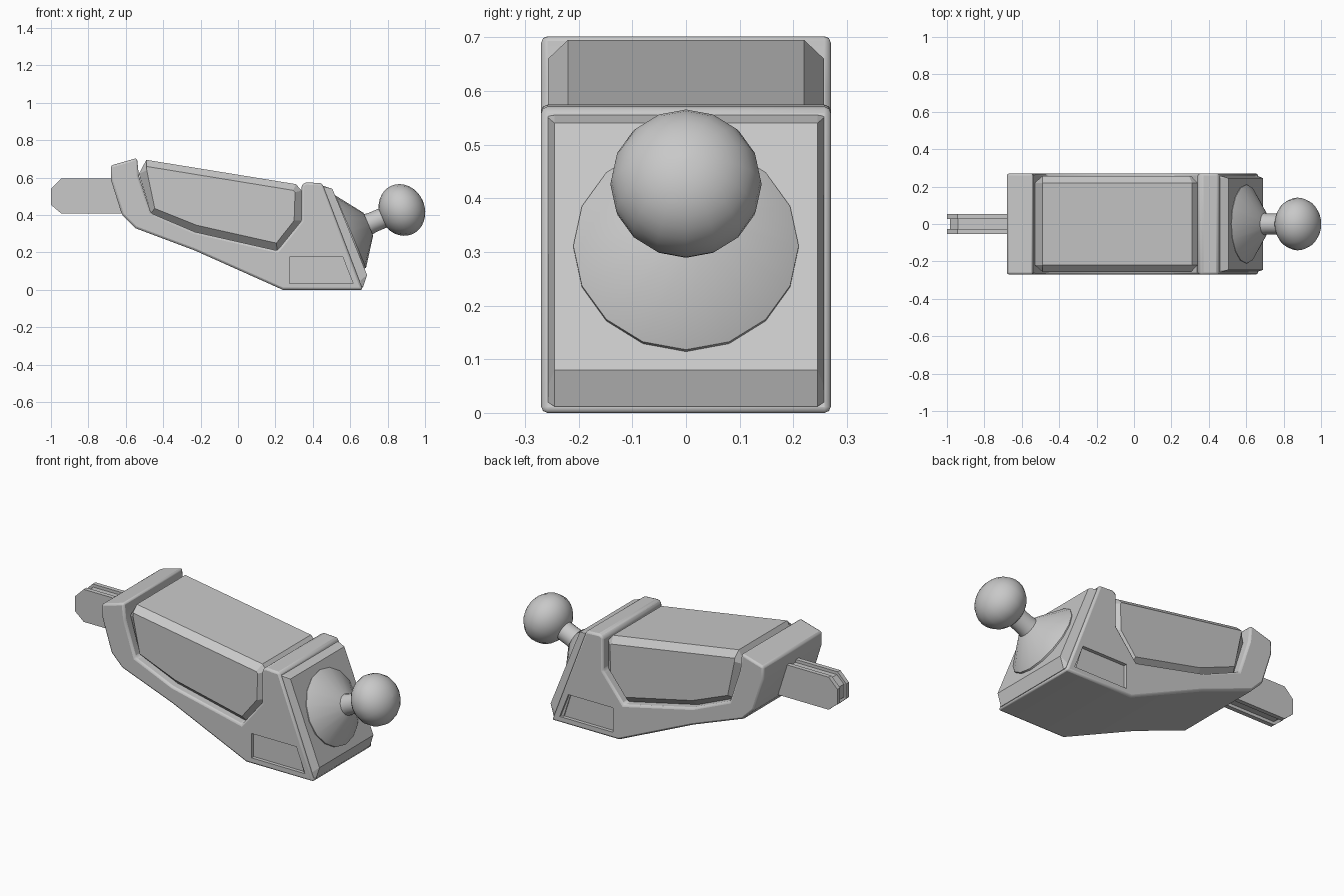
import bpy, bmesh, math
from mathutils import Vector

cube = bpy.data.objects.get("Cube")
if cube:
    bpy.data.objects.remove(cube, do_unlink=True)

GREY = (0.58, 0.58, 0.58, 1)
grey = bpy.data.materials.new("plain grey")
grey.use_nodes = True
grey.diffuse_color = GREY
grey.node_tree.nodes["Principled BSDF"].inputs["Base Color"].default_value = GREY


def finish(name, bm):
    bmesh.ops.recalc_face_normals(bm, faces=bm.faces)
    mesh = bpy.data.meshes.new(name)
    bm.to_mesh(mesh)
    bm.free()
    mesh.materials.append(grey)
    obj = bpy.data.objects.new(name, mesh)
    bpy.context.collection.objects.link(obj)
    return obj


def loft(name, sections):
    """Join side outlines (x, z), each placed at its own y, into a solid."""
    bm = bmesh.new()
    rings = [[bm.verts.new((x, y, z)) for x, z in outline] for outline, y in sections]
    n = len(rings[0])
    for a, b in zip(rings, rings[1:]):
        for i in range(n):
            j = (i + 1) % n
            bm.faces.new((a[i], a[j], b[j], b[i]))
    bm.faces.new(rings[0])
    bm.faces.new(rings[-1])
    return finish(name, bm)


def slab(name, outline, y0, y1):
    return loft(name, [(outline, y0), (outline, y1)])


def tapered(name, rim, face, y_rim, y_face):
    return loft(name, [(face, -y_face), (rim, -y_rim), (rim, y_rim), (face, y_face)])


def bevel(obj, width, segments):
    mod = obj.modifiers.new("Bevel", 'BEVEL')
    mod.width, mod.segments = width, segments
    mod.limit_method = 'ANGLE'
    mod.angle_limit = math.radians(25)


def smooth(obj, angle):
    bpy.ops.object.select_all(action='DESELECT')
    obj.select_set(True)
    bpy.context.view_layer.objects.active = obj
    bpy.ops.object.shade_smooth_by_angle(angle=math.radians(angle))


def lathe(name, profile, origin, axis, sides):
    """Spin (distance, radius) points about a slanted axis."""
    u = Vector((0, 1, 0))
    v = axis.cross(u)
    bm = bmesh.new()
    rings = []
    for t, r in profile:
        ring = []
        for i in range(sides):
            a = math.tau * i / sides
            ring.append(bm.verts.new(origin + axis * t + (u * math.cos(a) + v * math.sin(a)) * r))
        rings.append(ring)
    for a, b in zip(rings, rings[1:]):
        for i in range(sides):
            j = (i + 1) % sides
            bm.faces.new((a[i], a[j], b[j], b[i]))
    bm.faces.new(rings[0])
    bm.faces.new(rings[-1])
    return finish(name, bm)


# Cradle shell with raised posts at both ends
shell = slab("cradle_shell", [
    (-.68, .665), (-.54, .705), (-.53, .61), (-.465, .41), (-.23, .31), (.21, .21),
    (.34, .37), (.34, .56), (.36, .575), (.45, .57), (.668, 0), (.24, 0),
    (-.23, .21), (-.55, .33), (-.62, .4), (-.68, .59)], -.27, .27)
bevel(shell, .012, 2)

# Shallow pocket on each side
for side, label in ((1, "left"), (-1, "right")):
    cutter = slab(label + "_pocket_cutter",
                  [(.275, .175), (.56, .175), (.615, .035), (.275, .035)], side * .25, side * .3)
    cutter.hide_render = True
    cutter.hide_viewport = True
    cut = shell.modifiers.new(label + " pocket", 'BOOLEAN')
    cut.operation, cut.solver, cut.object = 'DIFFERENCE', 'EXACT', cutter
smooth(shell, 30)

# Chamfered block resting in the cradle
tapered("inner_block",
        [(-.49, .695), (.31, .565), (.34, .53), (.34, .37), (.21, .21), (-.23, .31), (-.465, .41), (-.53, .62)],
        [(-.49, .66), (.295, .532), (.305, .522), (.3, .37), (.205, .25), (-.22, .345), (-.445, .435), (-.488, .64)],
        .22, .257)

# Slanted end plate
tapered("end_plate",
        [(.44, .53), (.46, .555), (.505, .54), (.69, .08), (.668, .012), (.6, .03)],
        [(.44, .53), (.455, .553), (.462, .55), (.655, .05), (.662, .02), (.6, .03)],
        .245, .257)

# Flared socket, neck and ball on the slanted axis
axis = Vector((.92, 0, .39)).normalized()
base = Vector((.6, 0, .31))
flare = lathe("flared_socket", [(-.02, .21), (.003, .21), (.105, .066)], base, axis, 16)
neck = lathe("ball_neck", [(.08, .062), (.13, .055), (.21, .055)], base, axis, 16)
arc = [math.radians(-155 + 150 * i / 11 * 1.0) for i in range(12)]
ball = lathe("ball_head", [(.3 - .122 * math.cos(math.pi * s), .141 * math.sin(math.pi * s))
                           for s in [.12 + .87 * i / 14 for i in range(15)]], base, axis, 16)
for part in (flare, neck, ball):
    smooth(part, 40)

# Tail tab: two outer plates and a recessed core
tab = [(-1, .54), (-.945, .595), (-.6, .595), (-.6, .408), (-.945, .408), (-1, .455)]
slab("left_tab_plate", tab, .028, .053)
slab("right_tab_plate", tab, -.053, -.028)
slab("tab_core", [(-.985, .535), (-.94, .578), (-.6, .578), (-.6, .425), (-.94, .425), (-.985, .46)], -.03, .03)
